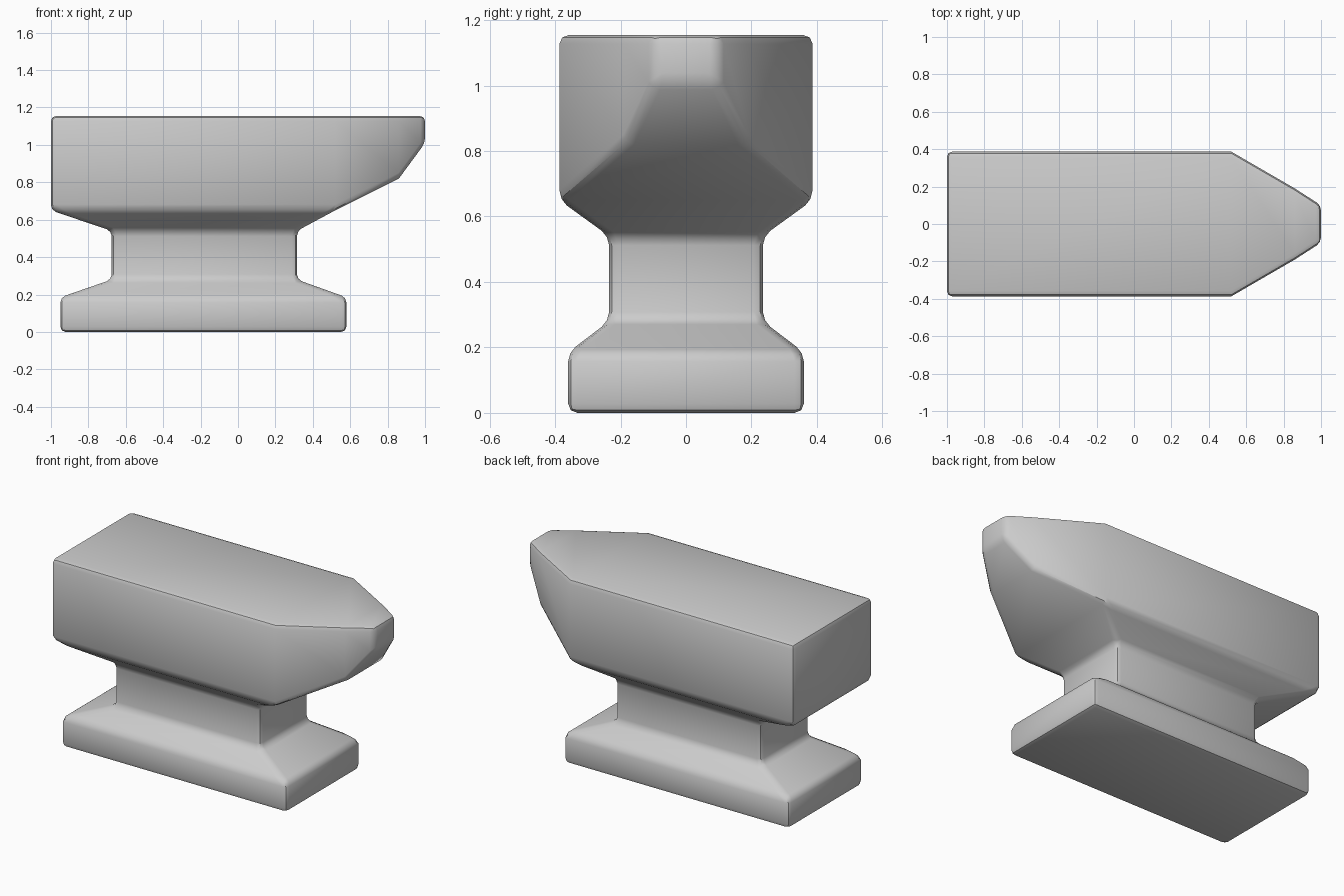
import bpy, bmesh, math

if "Cube" in bpy.data.objects:
    bpy.data.objects.remove(bpy.data.objects["Cube"])

bm = bmesh.new()


def bridge(a, b):
    """Join two four-cornered loops with side faces."""
    for i in range(4):
        j = (i + 1) % 4
        bm.faces.new((a[i], a[j], b[j], b[i]))


def level(x0, x1, y, z):
    return [bm.verts.new(p) for p in ((x0, -y, z), (x1, -y, z), (x1, y, z), (x0, y, z))]


# Foot, waist and head as stacked rectangular levels: x min, x max, half depth, z
levels = [level(*v) for v in (
    (-0.95, 0.58, 0.36, 0.0),
    (-0.95, 0.58, 0.36, 0.185),
    (-0.675, 0.315, 0.235, 0.28),
    (-0.675, 0.315, 0.235, 0.54),
    (-1.0, 0.52, 0.387, 0.65),
    (-1.0, 0.52, 0.387, 1.155),
)]
for lower, upper in zip(levels, levels[1:]):
    bridge(lower, upper)
bm.faces.new(levels[0])
bm.faces.new(levels[-1])

# Horn: replace the right end of the head with tapering sections
low, top = levels[4], levels[5]
section = [low[1], low[2], top[2], top[1]]
bm.faces.remove(bm.faces.get(section))
for x, y, z in ((0.86, 0.19, 0.82), (1.0, 0.1, 1.01)):
    new = [bm.verts.new(p) for p in ((x, -y, z), (x, y, z), (x, y, 1.155), (x, -y, 1.155))]
    bridge(section, new)
    section = new
bm.faces.new(section)

bmesh.ops.recalc_face_normals(bm, faces=bm.faces)
mesh = bpy.data.meshes.new("anvil")
bm.to_mesh(mesh)
bm.free()
anvil = bpy.data.objects.new("anvil", mesh)
bpy.context.collection.objects.link(anvil)

# Soft worn edges
bevel = anvil.modifiers.new("edge_bevel", "BEVEL")
bevel.width = 0.028
bevel.segments = 2
bevel.limit_method = 'ANGLE'
bevel.angle_limit = math.radians(35)

bpy.context.view_layer.objects.active = anvil
anvil.select_set(True)
bpy.ops.object.modifier_apply(modifier=bevel.name)
bpy.ops.object.shade_smooth_by_angle(angle=math.radians(35))
